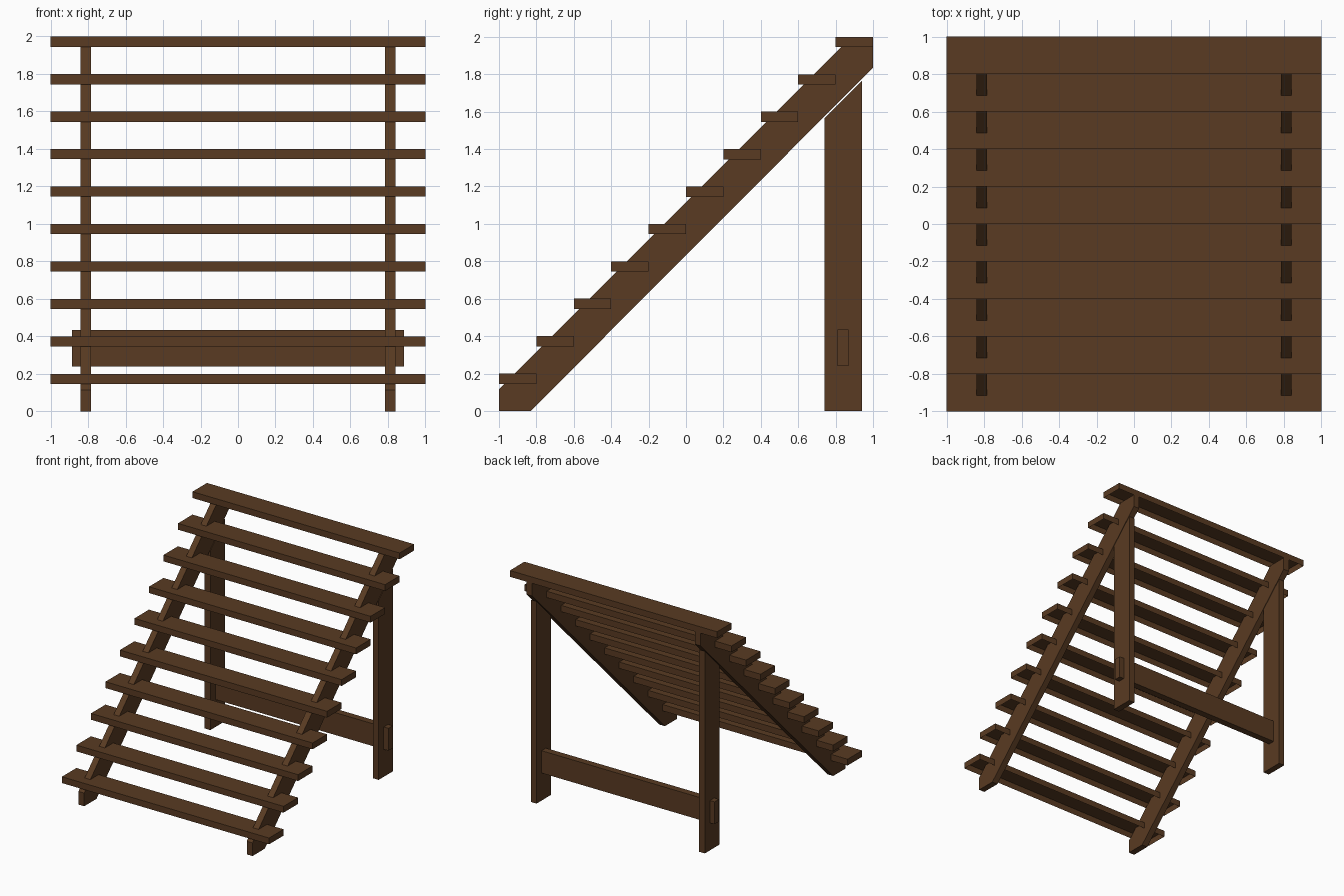
import bpy, bmesh

if "Cube" in bpy.data.objects:
    bpy.data.objects.remove(bpy.data.objects["Cube"])

wood = bpy.data.materials.new("dark brown wood")
wood.diffuse_color = (0.100, 0.043, 0.016, 1)
wood.use_nodes = True
wood.node_tree.nodes["Principled BSDF"].inputs["Base Color"].default_value = wood.diffuse_color


def finish(name, bm):
    bmesh.ops.recalc_face_normals(bm, faces=bm.faces)
    mesh = bpy.data.meshes.new(name)
    bm.to_mesh(mesh)
    bm.free()
    mesh.materials.append(wood)
    obj = bpy.data.objects.new(name, mesh)
    bpy.context.collection.objects.link(obj)
    return obj


def extrude_x(name, profile, x0, x1, open_bottom=False):
    """Extrude a (y, z) profile from x0 to x1."""
    bm = bmesh.new()
    a = [bm.verts.new((x0, y, z)) for y, z in profile]
    b = [bm.verts.new((x1, y, z)) for y, z in profile]
    bm.faces.new(a)
    bm.faces.new(b[::-1])
    n = len(profile)
    for i in range(n):
        j = (i + 1) % n
        bm.faces.new((a[i], b[i], b[j], a[j]))
    bmesh.ops.recalc_face_normals(bm, faces=bm.faces)
    if open_bottom:
        bm.faces.ensure_lookup_table()
        under = [f for f in bm.faces if f.normal.z < -0.9]
        bmesh.ops.delete(bm, geom=under, context='FACES_ONLY')
    return finish(name, bm)


def rect(y0, y1, z0, z1):
    return [(y0, z0), (y1, z0), (y1, z1), (y0, z1)]


# Treads, hollow underneath
for i in range(10):
    y, z = -1 + 0.2 * i, 0.2 * (i + 1)
    extrude_x(f"tread_{i + 1}", rect(y, y + 0.2, z - 0.055, z), -1, 1, True)

# Sloping side beams and rear legs, one pair per side
beam = [(-1, 0), (-0.83, 0), (1, 1.835), (1, 1.945), (0.83, 1.945), (-1, 0.115)]
leg = [(0.74, 0), (0.94, 0), (0.94, 1.765), (0.74, 1.565)]
for side, s in (("left", -1), ("right", 1)):
    extrude_x(f"{side}_side_beam", beam, s * 0.785, s * 0.84)
    extrude_x(f"{side}_rear_leg", leg, s * 0.785, s * 0.84)

# Cross bar passing through the rear legs
extrude_x("cross_bar", rect(0.81, 0.87, 0.24, 0.435), -0.885, 0.885)
